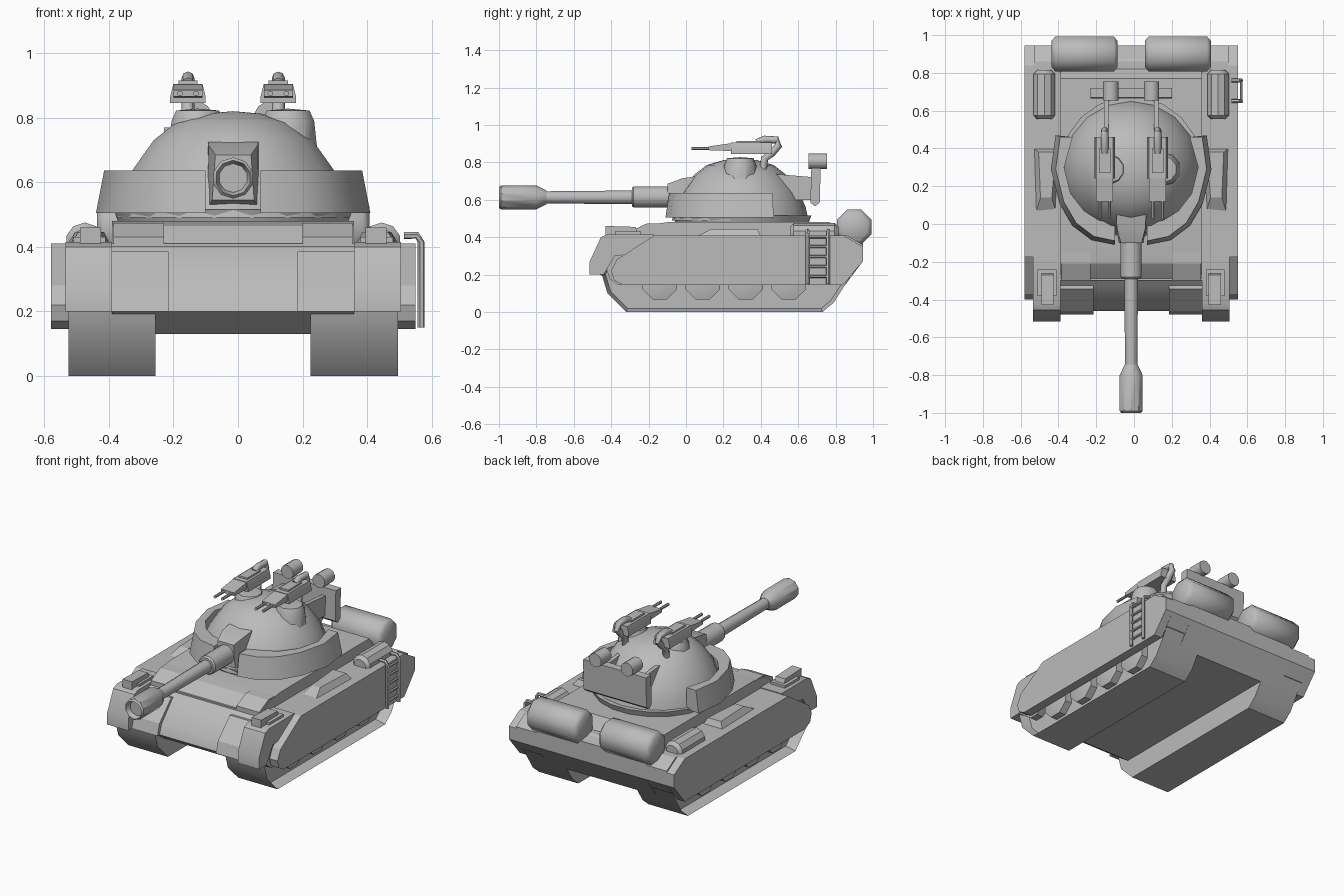
import bpy, bmesh, math
from mathutils import Matrix, Vector

if "Cube" in bpy.data.objects:
    bpy.data.objects.remove(bpy.data.objects["Cube"])

CX = -0.015  # vehicle centreline
paint = bpy.data.materials.new("grey_paint")
paint.diffuse_color = (0.5, 0.5, 0.5, 1)
paint.use_nodes = True
paint.node_tree.nodes["Principled BSDF"].inputs["Base Color"].default_value = paint.diffuse_color


def finish(name, bm, angle=35):
    """Turn a bmesh into a shaded object on the vehicle centreline."""
    bmesh.ops.remove_doubles(bm, verts=bm.verts, dist=1e-5)
    bmesh.ops.recalc_face_normals(bm, faces=bm.faces)
    bmesh.ops.translate(bm, verts=bm.verts, vec=(CX, 0, 0))
    me = bpy.data.meshes.new(name)
    bm.to_mesh(me)
    bm.free()
    me.materials.append(paint)
    ob = bpy.data.objects.new(name, me)
    bpy.context.collection.objects.link(ob)
    bpy.ops.object.select_all(action='DESELECT')
    ob.select_set(True)
    bpy.context.view_layer.objects.active = ob
    bpy.ops.object.shade_smooth_by_angle(angle=math.radians(angle))
    return ob


def loft(name, rings, angle=35, recess=None):
    """Join matching loops of points and cap both ends."""
    bm = bmesh.new()
    loops = [[bm.verts.new(p) for p in r] for r in rings]
    n = len(rings[0])
    for a, b in zip(loops, loops[1:]):
        for i in range(n):
            bm.faces.new((a[i], a[(i + 1) % n], b[(i + 1) % n], b[i]))
    bm.faces.new(loops[0])
    cap = bm.faces.new(loops[-1])
    if recess:
        bmesh.ops.recalc_face_normals(bm, faces=bm.faces)
        bmesh.ops.inset_individual(bm, faces=[cap], thickness=recess[0], depth=-recess[1])
    return finish(name, bm, angle)


def prism(name, x0, x1, pts, angle=35, recess=None):
    """Side profile of (y, z) points extruded along x."""
    return loft(name, [[(x, y, z) for y, z in pts] for x in (x0, x1)], angle, recess)


def box(name, x0, x1, y0, y1, z0, z1):
    return prism(name, x0, x1, [(y0, z0), (y1, z0), (y1, z1), (y0, z1)], 20)


def lathe(name, pts, center, axis='Z', seg=16, angle=35):
    """(radius, position) points spun around an axis."""
    rot = {'Z': Matrix.Identity(3), 'X': Matrix.Rotation(math.pi / 2, 3, 'Y'),
           'Y': Matrix.Rotation(-math.pi / 2, 3, 'X')}[axis]
    rings = []
    for r, t in pts:
        ring = [Vector((r * math.cos(a), r * math.sin(a), t))
                for a in (2 * math.pi * (i + 0.5) / seg for i in range(seg))]
        rings.append([rot @ v + Vector(center) for v in ring])
    return loft(name, rings, angle)


def tube(name, pts, r, seg=8):
    """Round bar following a path in a plane of constant x or y."""
    pts = [Vector(p) for p in pts]
    rings = []
    for i, p in enumerate(pts):
        d = (pts[min(i + 1, len(pts) - 1)] - pts[max(i - 1, 0)]).normalized()
        u = d.orthogonal().normalized() if i == 0 else (u - d * u.dot(d)).normalized()
        w = d.cross(u)
        rings.append([p + r * (u * math.cos(a) + w * math.sin(a))
                      for a in (2 * math.pi * k / seg for k in range(seg))])
    return loft(name, rings, 50)


# Hull and fender shelf
prism("hull", -0.375, 0.375, [(-0.36, 0.13), (-0.46, 0.2), (-0.44, 0.26), (-0.33, 0.38), (-0.21, 0.465),
      (-0.1, 0.48), (0.77, 0.48), (0.82, 0.41), (0.945, 0.39), (0.945, 0.27), (0.84, 0.13)], 25)
prism("fender_shelf", -0.515, 0.515, [(-0.3, 0.3), (-0.3, 0.41), (0.86, 0.41), (0.945, 0.36),
      (0.945, 0.27), (0.89, 0.2), (-0.2, 0.2)], 25)

for s, side in ((-1, "left"), (1, "right")):
    # Running gear
    prism(side + "_track", s * 0.24, s * 0.51, [(-0.32, 0), (0.73, 0), (0.79, 0.05), (0.93, 0.27),
          (0.9, 0.33), (-0.4, 0.33), (-0.45, 0.2), (-0.42, 0.1)], 35, (0.02, 0.06))
    for i, y in enumerate((-0.14, 0.09, 0.32, 0.55)):
        lathe(f"{side}_wheel_{i}", [(0.1, -0.03), (0.1, 0.02), (0.06, 0.03)],
              (s * 0.475, y, 0.16), 'X', 8)
    lathe(side + "_sprocket", [(0.09, -0.03), (0.09, 0.02)], (s * 0.475, -0.335, 0.23), 'X', 10)
    # Side skirt with sloped ends
    prism(side + "_skirt", s * 0.51, s * 0.565, [(-0.34, 0.145), (-0.385, 0.17), (-0.4, 0.22),
          (-0.37, 0.28), (-0.17, 0.41), (0.84, 0.41), (0.945, 0.35), (0.945, 0.27), (0.84, 0.145)], 25)
    # Front mudguard and lamp
    prism(side + "_mudguard", s * 0.375, s * 0.52, [(-0.515, 0.2), (-0.515, 0.27), (-0.455, 0.4),
          (-0.42, 0.415), (-0.17, 0.415), (-0.17, 0.32), (-0.38, 0.3), (-0.44, 0.2)])
    prism(side + "_lamp", s * 0.41, s * 0.475, [(-0.43, 0.4), (-0.43, 0.46), (-0.27, 0.455), (-0.25, 0.4)], 20)
    box(side + "_lamp_base", s * 0.395, s * 0.495, -0.38, -0.24, 0.4, 0.43)
    # Front plate blocks
    prism(side + "_glacis_block", s * 0.215, s * 0.37, [(-0.3, 0.37), (-0.3, 0.43), (-0.21, 0.473),
          (-0.1, 0.475), (-0.1, 0.38)], 20)
    prism(side + "_bow_plate", s * 0.2, s * 0.38, [(-0.4, 0.2), (-0.48, 0.2), (-0.46, 0.27),
          (-0.345, 0.385), (-0.3, 0.38)], 20)
    # Stowage on the fenders
    lathe(side + "_stowage_roll", [(0.04, -0.13), (0.06, -0.11), (0.06, 0.11), (0.04, 0.13)],
          (s * 0.46, 0.685, 0.415), 'Y', 10)
    loft(side + "_stowage_box", [[(s * x, y, z) for x, y in pts] for z, pts in (
        (0.405, [(0.4, 0.07), (0.505, 0.06), (0.515, 0.4), (0.38, 0.4)]),
        (0.445, [(0.42, 0.14), (0.48, 0.14), (0.49, 0.38), (0.4, 0.38)]))], 20)
    # Rear fuel drum
    lathe(side + "_fuel_drum", [(0.075, -0.175), (0.1, -0.155), (0.1, 0.155), (0.075, 0.175)],
          (s * 0.247, 0.9, 0.455), 'X', 8, 50)

    # Curved turret cheek armour
    outer = [(0.085, -0.11), (0.21, -0.085), (0.31, -0.01), (0.38, 0.11), (0.425, 0.29), (0.4, 0.47)]
    inner = [(0.31, 0.46), (0.355, 0.3), (0.32, 0.16), (0.25, 0.07), (0.17, 0.02), (0.085, 0.0)]
    top = [(x * 0.94 if i else x, 0.3 + (y - 0.3) * 0.95) for i, (x, y) in enumerate(outer)]
    loft(side + "_cheek_armour", [[(s * x, y, 0.505) for x, y in outer + inner],
                                  [(s * x, y, 0.637) for x, y in top + inner]])

    # Hatch cupola
    lathe(side + "_cupola", [(0.1, 0.66), (0.085, 0.79), (0.07, 0.822), (0.0, 0.828)],
          (s * 0.14 + 0.03, 0.29, 0), 'Z', 10)

    # Twin machine gun: cradle, body, barrels, swan-neck mount
    g = s * 0.14
    loft(side + "_gun_cradle", [[(g + a * w, y, z) for a, y in ((-1, 0.24), (1, 0.24), (1, 0.46), (-1, 0.46))]
         for w, z in ((0.055, 0.845), (0.055, 0.865), (0.045, 0.905))], 20)
    prism(side + "_gun_body", g - 0.045, g + 0.045, [(0.12, 0.865), (0.12, 0.885), (0.26, 0.905), (0.26, 0.86)], 20)
    box(side + "_gun_lid", g - 0.03, g + 0.03, 0.27, 0.4, 0.9, 0.915)
    for b in (-0.025, 0.025):
        lathe(side + "_gun_barrel", [(0.009, 0.03), (0.009, 0.14)], (g + b, 0, 0.875), 'Y', 8)
    tube(side + "_gun_mount", [(g, 0.38, 0.905), (g, 0.42, 0.923), (g, 0.485, 0.92), (g, 0.495, 0.89),
         (g, 0.46, 0.85), (g, 0.42, 0.82), (g, 0.41, 0.74)], 0.02)

    # Turret rear rack arm and smoke tube
    prism(side + "_rack_arm", s * 0.12, s * 0.145, [(0.45, 0.7), (0.45, 0.74), (0.69, 0.72), (0.69, 0.6), (0.55, 0.6)], 20)
    lathe(side + "_smoke_tube", [(0.042, -0.05), (0.042, 0.05)], (s * 0.108, 0.705, 0.806), 'Y', 12)

# Turret: ring, dome, mantlet
lathe("turret_ring", [(0.36, 0.475), (0.375, 0.515)], (0, 0.3, 0), 'Z', 20)
lathe("turret_dome", [(0.365, 0.49), (0.35, 0.56), (0.315, 0.64), (0.25, 0.73), (0.18, 0.785),
      (0.09, 0.812), (0, 0.82)], (0, 0.29, 0), 'Z', 18)
loft("mantlet", [[(-w, y, z0), (w, y, z0), (w * t, y, z1), (-w * t, y, z1)] for y, w, t, z0, z1 in (
    (-0.1, 0.065, 0.85, 0.545, 0.685), (-0.02, 0.08, 0.95, 0.52, 0.715), (0.12, 0.08, 1, 0.52, 0.735))], 20)

# Main gun
lathe("gun_sleeve", [(0.05, -0.29), (0.058, -0.28), (0.058, -0.09)], (0, 0, 0.615), 'Y', 12)
lathe("gun_barrel", [(0.033, -0.8), (0.038, -0.28)], (0, 0, 0.613), 'Y', 12)
lathe("gun_muzzle", [(0.0, -0.97), (0.045, -0.97), (0.055, -1.0), (0.064, -0.99), (0.064, -0.8), (0.036, -0.745)],
      (0, 0, 0.613), 'Y', 10)

# Rear rack panel
prism("rack_panel", -0.215, 0.215, [(0.665, 0.585), (0.69, 0.565), (0.715, 0.585), (0.72, 0.77), (0.67, 0.77)], 20)

# Ladder on the right skirt
for y in (0.65, 0.76):
    tube("ladder_rail", [(0.53, y, 0.435), (0.57, y, 0.435), (0.582, y, 0.415), (0.582, y, 0.15)], 0.011, 6)
for i in range(5):
    lathe("ladder_rung", [(0.008, 0.65), (0.008, 0.76)], (0.582, 0, 0.19 + i * 0.053), 'Y', 6)
